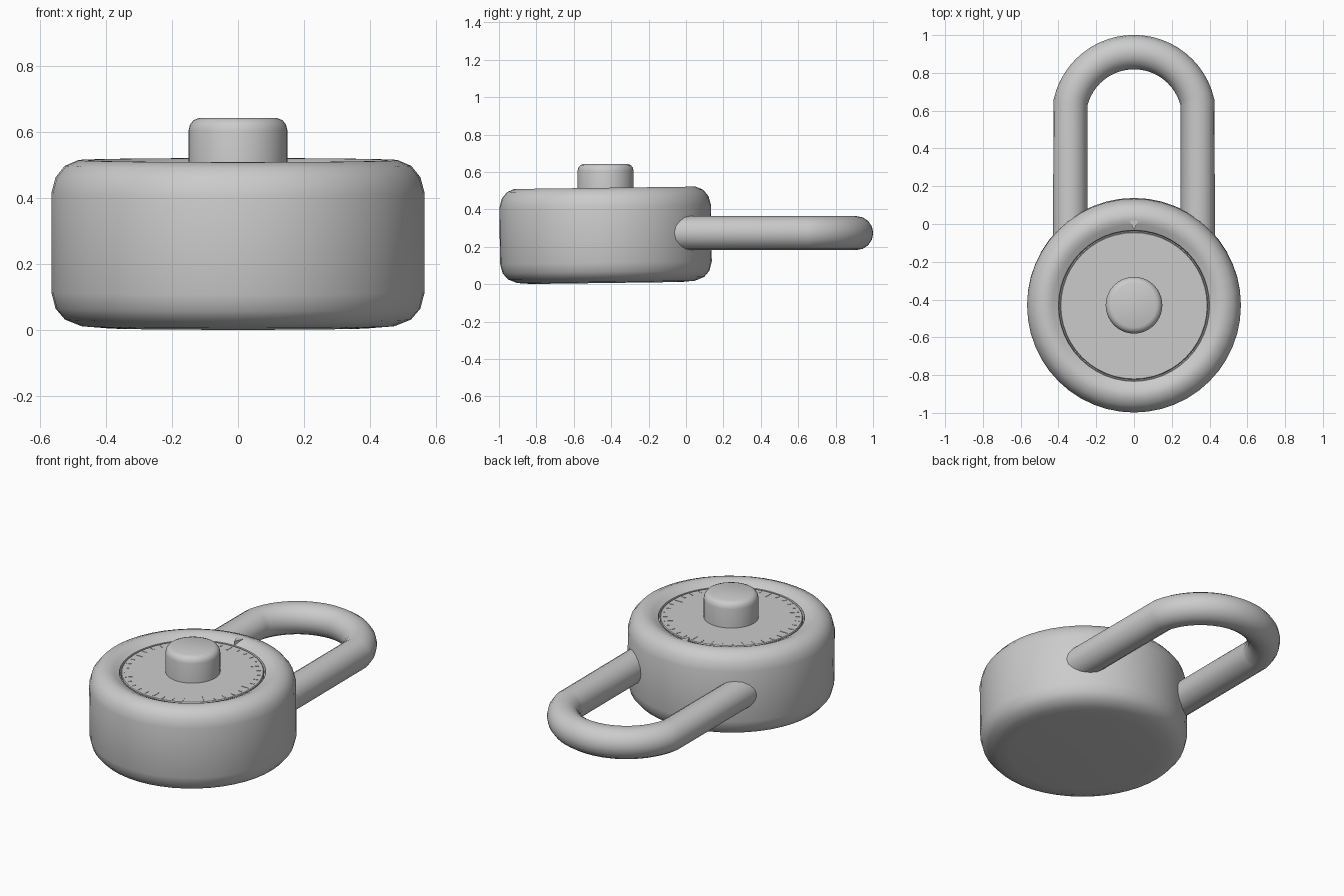
import bpy, bmesh
from math import sin, cos, pi, radians
from mathutils import Vector, Matrix

if "Cube" in bpy.data.objects:
    bpy.data.objects.remove(bpy.data.objects["Cube"])

CY = -0.43           # centre of the round body
TILT = 0.0133        # body leans back very slightly


def finish(obj, angle=35):
    bpy.ops.object.select_all(action='DESELECT')
    obj.select_set(True)
    bpy.context.view_layer.objects.active = obj
    bpy.ops.object.shade_smooth_by_angle(angle=radians(angle))
    return obj


def to_object(name, bm, tilt=0.0, angle=35):
    bmesh.ops.recalc_face_normals(bm, faces=bm.faces)
    me = bpy.data.meshes.new(name)
    bm.to_mesh(me)
    bm.free()
    obj = bpy.data.objects.new(name, me)
    bpy.context.collection.objects.link(obj)
    # tilt about the middle of the body
    pivot = Vector((0, 0, 0.26))
    obj.data.transform(Matrix.Translation(Vector((0, CY, 0)) + pivot)
                       @ Matrix.Rotation(tilt, 4, 'X')
                       @ Matrix.Translation(-pivot))
    return finish(obj, angle)


def lathe(name, profile, steps=48, tilt=0.0, angle=35):
    bm = bmesh.new()
    vs = [bm.verts.new((r, 0, z)) for r, z in profile]
    es = [bm.edges.new(p) for p in zip(vs, vs[1:])]
    bmesh.ops.spin(bm, geom=vs + es, cent=(0, 0, 0), axis=(0, 0, 1),
                   angle=2 * pi, steps=steps)
    bmesh.ops.remove_doubles(bm, verts=bm.verts, dist=1e-5)
    return to_object(name, bm, tilt, angle)


def prism(bm, outline, z0, z1):
    low = [bm.verts.new((x, y, z0)) for x, y in outline]
    top = [bm.verts.new((x, y, z1)) for x, y in outline]
    bm.faces.new(low)
    bm.faces.new(top)
    n = len(outline)
    for i in range(n):
        j = (i + 1) % n
        bm.faces.new((low[i], low[j], top[j], top[i]))


# Round case with softened edges and a dished top
lathe("lock_body", [
    (0, 0.006), (0.40, 0.006), (0.475, 0.012), (0.525, 0.032), (0.553, 0.065),
    (0.566, 0.115), (0.566, 0.415), (0.553, 0.463), (0.525, 0.498),
    (0.485, 0.515), (0.455, 0.515), (0.43, 0.505), (0.40, 0.489),
    (0.396, 0.465), (0, 0.465)], tilt=TILT)

# Dial plate
lathe("dial", [(0, 0.46), (0.391, 0.46), (0.391, 0.486), (0.387, 0.49), (0, 0.49)],
      tilt=TILT)

# Raised tick marks around the dial
bm = bmesh.new()
for i in range(40):
    a = pi / 2 + i * 2 * pi / 40
    r0 = 0.325 if i % 5 == 0 else 0.35
    d, t = Vector((cos(a), sin(a))), Vector((-sin(a), cos(a))) * 0.0035
    prism(bm, [d * r0 - t, d * 0.375 - t, d * 0.375 + t, d * r0 + t], 0.487, 0.492)
to_object("dial_ticks", bm, TILT, 10)

# Small triangular pointer on the rim
bm = bmesh.new()
prism(bm, [(0, 0.40), (0.034, 0.477), (-0.034, 0.477)], 0.485, 0.514)
to_object("pointer", bm, TILT, 10)

# Turning knob
lathe("knob", [(0, 0.47), (0.15, 0.47), (0.15, 0.605), (0.146, 0.622),
               (0.135, 0.636), (0.118, 0.643), (0, 0.643)], steps=40, angle=40)

# Shackle: two straight legs joined by an arch
R, AY, START = 0.345, 0.565, 13
arch = [(R * cos(radians(a)), AY + R * sin(radians(a)))
        for a in [START + k * (180 - 2 * START) / 24 for k in range(25)]]
path = [(0.338, -0.2)] + arch + [(-0.338, -0.2)]
cu = bpy.data.curves.new("shackle", 'CURVE')
cu.dimensions = '3D'
cu.bevel_depth = 0.091
cu.bevel_resolution = 6
cu.use_fill_caps = True
sp = cu.splines.new('POLY')
sp.points.add(len(path) - 1)
for p, (x, y) in zip(sp.points, path):
    p.co = (x, y, 0.273, 1)
shackle = bpy.data.objects.new("shackle", cu)
bpy.context.collection.objects.link(shackle)
bpy.ops.object.select_all(action='DESELECT')
shackle.select_set(True)
bpy.context.view_layer.objects.active = shackle
bpy.ops.object.convert(target='MESH')
finish(bpy.context.view_layer.objects.active, 40)
